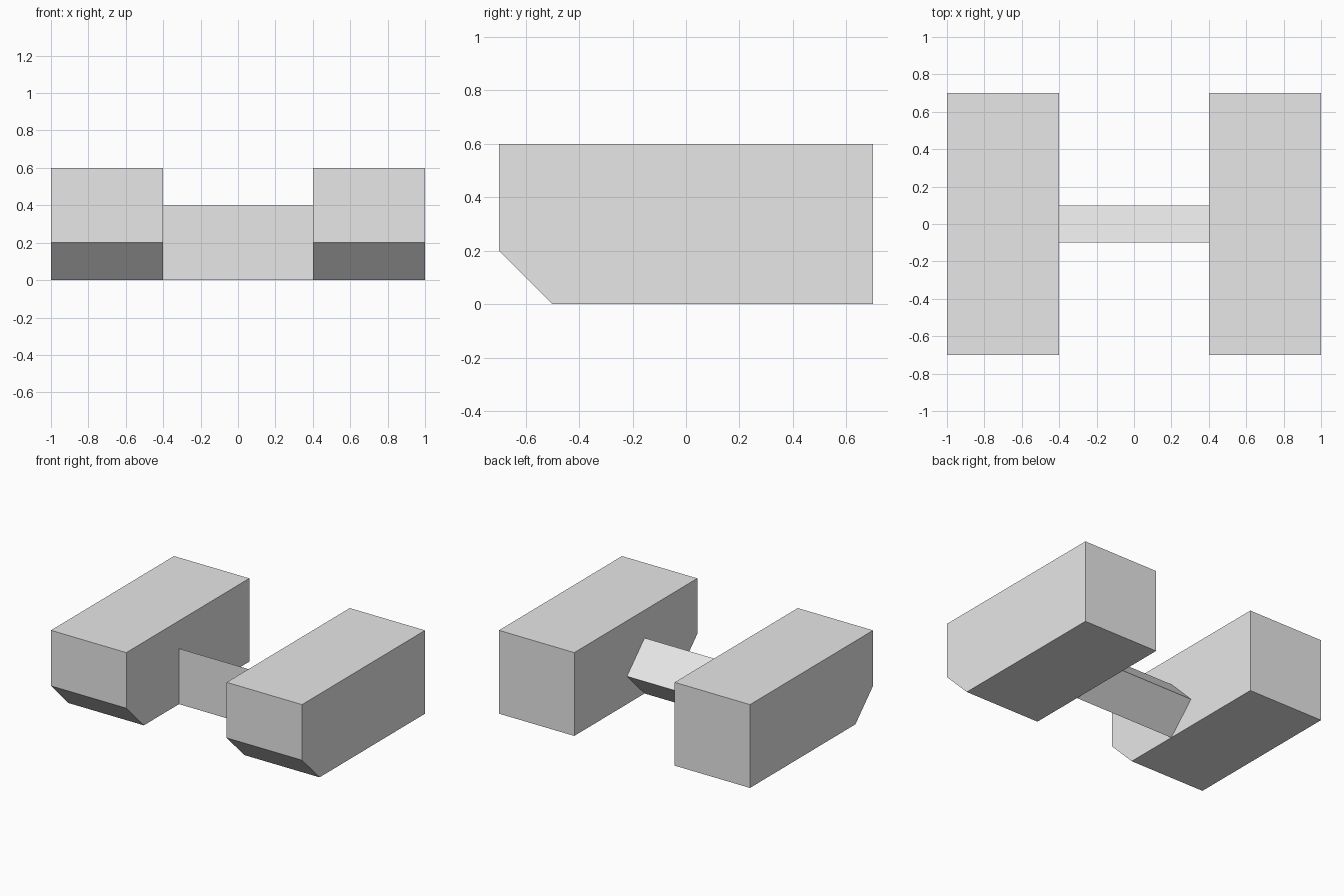
import bpy, bmesh

if "Cube" in bpy.data.objects:
    bpy.data.objects.remove(bpy.data.objects["Cube"])

grey = bpy.data.materials.new("light_grey")
grey.diffuse_color = (0.8, 0.8, 0.8, 1.0)
grey.use_nodes = True
grey.node_tree.nodes["Principled BSDF"].inputs["Base Color"].default_value = grey.diffuse_color


def prism(name, profile, x0, x1):
    """Extrude a (y, z) profile along x from x0 to x1."""
    bm = bmesh.new()
    face = bm.faces.new([bm.verts.new((x0, y, z)) for y, z in profile])
    ext = bmesh.ops.extrude_face_region(bm, geom=[face])
    verts = [g for g in ext["geom"] if isinstance(g, bmesh.types.BMVert)]
    bmesh.ops.translate(bm, verts=verts, vec=(x1 - x0, 0, 0))
    bmesh.ops.recalc_face_normals(bm, faces=bm.faces)
    mesh = bpy.data.meshes.new(name)
    bm.to_mesh(mesh)
    bm.free()
    mesh.materials.append(grey)
    obj = bpy.data.objects.new(name, mesh)
    bpy.context.collection.objects.link(obj)
    return obj


# Side blocks with the lower front edge cut at 45 degrees
block = [(-0.5, 0), (0.7, 0), (0.7, 0.6), (-0.7, 0.6), (-0.7, 0.2)]
prism("left_block", block, -1.0, -0.4)
prism("right_block", block, 0.4, 1.0)

# Triangular bar joining the blocks: flat front, ridge at the back
prism("connecting_bar", [(-0.1, 0), (0.1, 0.2), (-0.1, 0.4)], -0.4, 0.4)
